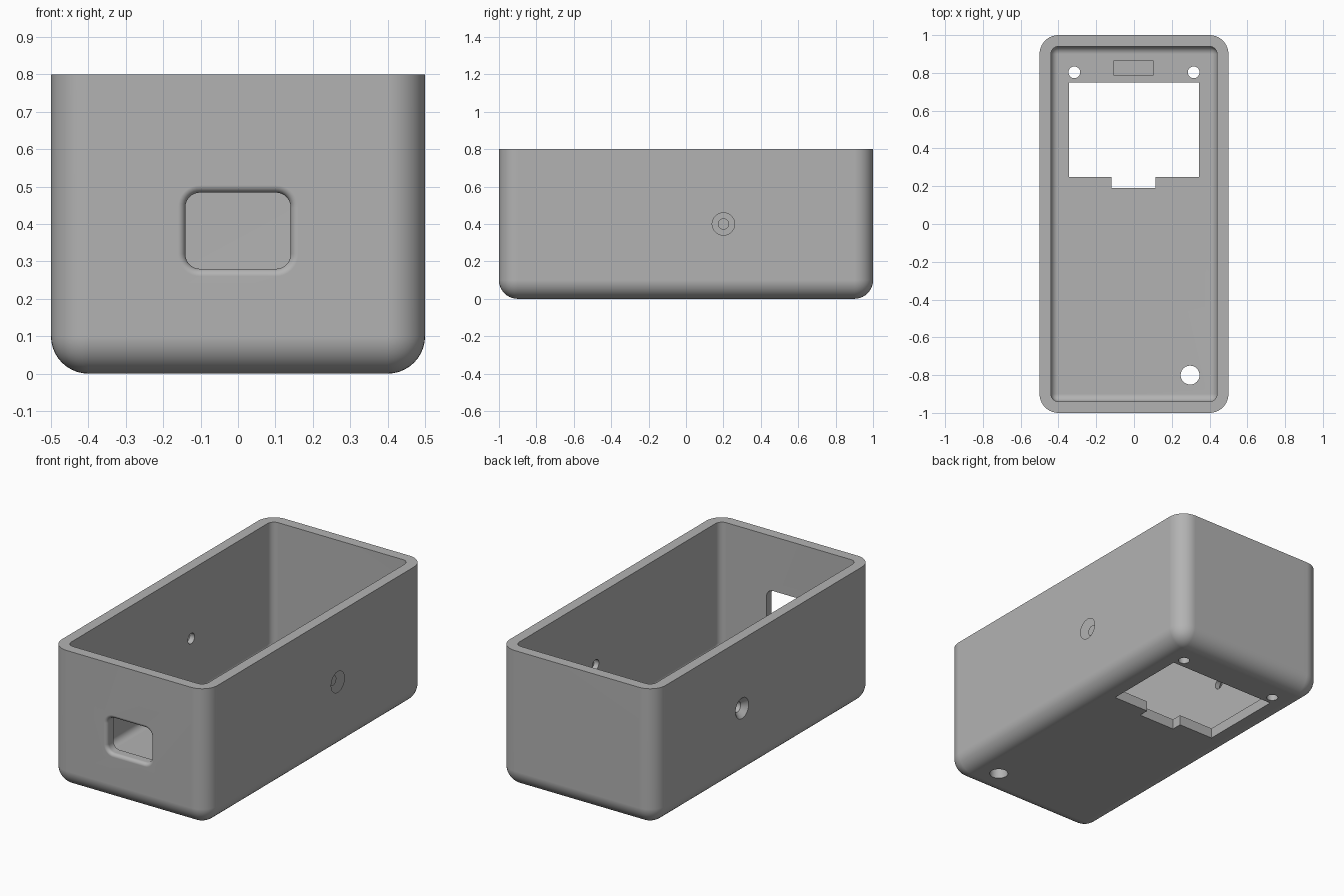
import bpy, bmesh
from math import pi, sqrt, cos, sin
from mathutils import Matrix, Vector

cube = bpy.data.objects.get("Cube")
if cube:
    bpy.data.objects.remove(cube, do_unlink=True)

WALL, RADIUS, HEIGHT = 0.06, 0.1, 0.8

grey = bpy.data.materials.new("grey_plastic")
grey.use_nodes = True
grey.diffuse_color = (0.45, 0.45, 0.45, 1)
grey.node_tree.nodes["Principled BSDF"].inputs["Base Color"].default_value = grey.diffuse_color


def finish(bm, name):
    bmesh.ops.recalc_face_normals(bm, faces=bm.faces)
    mesh = bpy.data.meshes.new(name)
    bm.to_mesh(mesh)
    bm.free()
    mesh.materials.append(grey)
    obj = bpy.data.objects.new(name, mesh)
    bpy.context.collection.objects.link(obj)
    return obj


def box(name, x0, x1, y0, y1, z0, z1, radius=0, segments=10):
    """Box, optionally rounded on every edge except those of its top."""
    bm = bmesh.new()
    bmesh.ops.create_cube(bm, size=1)
    for v in bm.verts:
        v.co = ((x0 + x1) / 2 + v.co.x * (x1 - x0),
                (y0 + y1) / 2 + v.co.y * (y1 - y0),
                (z0 + z1) / 2 + v.co.z * (z1 - z0))
    if radius:
        edges = [e for e in bm.edges if min(v.co.z for v in e.verts) < z1 - 0.001]
        bmesh.ops.bevel(bm, geom=edges, offset=radius, segments=segments,
                        profile=0.5, affect='EDGES')
    return finish(bm, name)


def cone(name, centre, r1, r2, depth, turn=None):
    """Cylinder or cone along z, or turned about y by an angle."""
    bm = bmesh.new()
    matrix = Matrix.Translation(centre) @ Matrix.Rotation(turn or 0, 4, 'Y')
    bmesh.ops.create_cone(bm, cap_ends=True, segments=40, radius1=r1, radius2=r2,
                          depth=depth, matrix=matrix)
    return finish(bm, name)


def port(name, centre_z, half_w, half_h, radius, lip):
    """Rounded rectangular opening whose outer edge flares in a soft lip."""
    steps = 6
    levels = [(-1.05, lip)]
    for i in range(steps + 1):
        a = i / steps * pi / 2
        levels.append((-1 + lip * sin(a), lip * (1 - sin(a)) if i == 0 else 0))
        d = lip - lip * sin(a)
        levels[-1] = (-1 + lip * (1 - cos(a)), lip - lip * sin(a))
    levels.append((-0.9, 0))
    bm = bmesh.new()
    rings = []
    for y, grow in levels:
        ring = []
        for k, (sx, sz) in enumerate(((1, 1), (-1, 1), (-1, -1), (1, -1))):
            for j in range(9):
                a = (k + j / 8) * pi / 2
                ring.append(bm.verts.new((
                    sx * (half_w - radius) + (radius + grow) * cos(a), y,
                    centre_z + sz * (half_h - radius) + (radius + grow) * sin(a))))
        rings.append(ring)
    for a, b in zip(rings, rings[1:]):
        for i in range(len(a)):
            j = (i + 1) % len(a)
            bm.faces.new((a[i], a[j], b[j], b[i]))
    bm.faces.new(rings[0])
    bm.faces.new(rings[-1])
    return finish(bm, name)


# Outer body
case = box("enclosure_shell", -0.5, 0.5, -1, 1, 0, HEIGHT, RADIUS)

# Cavity, floor openings and front port
cutters = [
    box("cavity", -0.5 + WALL, 0.5 - WALL, -1 + WALL, 1 - WALL, WALL, 1,
        RADIUS - WALL, 6),
    box("screen_window", -0.345, 0.345, 0.25, 0.75, -0.1, 0.15),
    box("cable_notch", -0.12, 0.115, 0.19, 0.3, -0.1, 0.15),
    box("floor_pocket", -0.105, 0.1, 0.785, 0.865, WALL - 0.02, 0.15),
    cone("button_hole", (0.297, -0.8, 0), 0.05, 0.05, 0.4),
    port("front_port", 0.382, 0.141, 0.102, 0.04, 0.02),
]

# Mounting holes and countersunk side screws on both sides
for side in (-1, 1):
    cutters.append(cone("mount_hole", (side * 0.316, 0.803, 0), 0.031, 0.031, 0.4))
    cutters.append(cone("screw_hole", (side * 0.48, 0.2, 0.4), 0.03, 0.03, 0.3, pi / 2))
    # tip radius at depth 0.03, continued a little beyond the wall
    cutters.append(cone("countersink", (side * 0.49, 0.2, 0.4), 0.03, 0.07, 0.04,
                        side * pi / 2))

bpy.context.view_layer.objects.active = case
for cutter in cutters:
    cutter.hide_render = True
    mod = case.modifiers.new(cutter.name, 'BOOLEAN')
    mod.operation, mod.solver, mod.object = 'DIFFERENCE', 'EXACT', cutter
    bpy.ops.object.modifier_apply(modifier=mod.name)
    bpy.data.objects.remove(cutter, do_unlink=True)

# Smooth rounded edges, crisp cuts
bpy.ops.object.select_all(action='DESELECT')
case.select_set(True)
bpy.ops.object.shade_smooth_by_angle(angle=0.5)
weighted = case.modifiers.new("flat_panels", 'WEIGHTED_NORMAL')
weighted.keep_sharp = True
